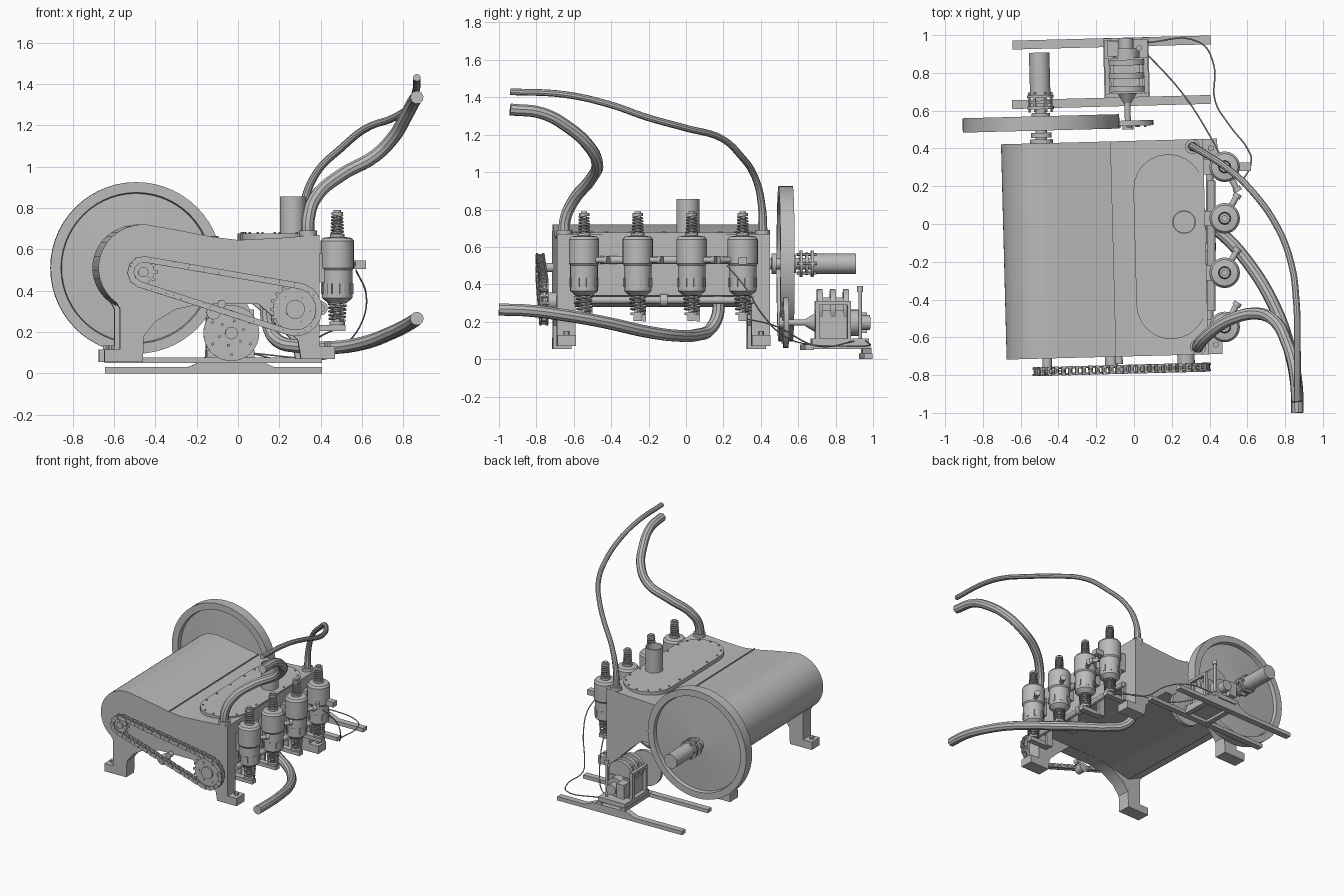
import bpy, bmesh
from math import sin, cos, pi, radians, atan2, acos, hypot
from mathutils import Vector, Matrix

cube = bpy.data.objects.get("Cube")
if cube:
    bpy.data.objects.remove(cube, do_unlink=True)

GREY = (.5, .5, .5, 1)
metal = bpy.data.materials.new("grey metal")
metal.use_nodes = True
metal.diffuse_color = GREY
metal.node_tree.nodes["Principled BSDF"].inputs["Base Color"].default_value = GREY

# The casing and drive line stand slightly turned about the vertical
PIVOT = Vector((0, -.7, 0))
TILT = Matrix.Translation(PIVOT) @ Matrix.Rotation(radians(1.5), 4, 'Z') @ Matrix.Translation(-PIVOT)


def finish(name, bm, tilt=True):
    bmesh.ops.recalc_face_normals(bm, faces=bm.faces)
    if tilt:
        bm.transform(TILT)
    for face in bm.faces:
        face.smooth = True
    for edge in bm.edges:
        edge.smooth = edge.calc_face_angle(0) < radians(32)
    mesh = bpy.data.meshes.new(name)
    bm.to_mesh(mesh)
    bm.free()
    mesh.materials.append(metal)
    obj = bpy.data.objects.new(name, mesh)
    bpy.context.collection.objects.link(obj)
    return obj


def add_box(bm, lo, hi, turn=Matrix()):
    lo, hi = Vector(lo), Vector(hi)
    mat = Matrix.Translation((lo + hi) / 2) @ turn @ Matrix.Diagonal((*(hi - lo), 1))
    bmesh.ops.create_cube(bm, size=1, matrix=mat)


def add_rod(bm, start, end, radius, sides=20, radius_end=None):
    start, end = Vector(start), Vector(end)
    axis = end - start
    mat = Matrix.Translation((start + end) / 2) @ axis.to_track_quat('Z', 'Y').to_matrix().to_4x4()
    bmesh.ops.create_cone(bm, cap_ends=True, segments=sides, radius1=radius, depth=axis.length,
                          radius2=radius if radius_end is None else radius_end, matrix=mat)


def box(name, lo, hi, tilt=True):
    bm = bmesh.new()
    add_box(bm, lo, hi)
    return finish(name, bm, tilt)


def rods(name, parts, tilt=True, sides=20):
    bm = bmesh.new()
    for part in parts:
        add_rod(bm, *part[:3], sides, *part[3:])
    return finish(name, bm, tilt)


def prism(name, profile, direction):
    # closed outline swept along a straight direction
    bm = bmesh.new()
    face = bm.faces.new([bm.verts.new(p) for p in profile])
    moved = bmesh.ops.extrude_face_region(bm, geom=[face], use_keep_orig=True)
    bmesh.ops.translate(bm, vec=direction, verts=[v for v in moved["geom"] if isinstance(v, bmesh.types.BMVert)])
    return finish(name, bm)


def lathe(name, profile, centre, axis, tilt=True, steps=40):
    # profile holds (radius, distance along axis)
    centre, axis = Vector(centre), Vector(axis)
    side = axis.orthogonal().normalized()
    bm = bmesh.new()
    verts = [bm.verts.new(centre + side * r + axis * h) for r, h in profile]
    edges = [bm.edges.new((a, b)) for a, b in zip(verts, verts[1:])]
    bmesh.ops.spin(bm, geom=verts + edges, cent=centre, axis=axis, angle=2 * pi, steps=steps)
    bmesh.ops.remove_doubles(bm, verts=bm.verts, dist=.0001)
    return finish(name, bm, tilt)


def tube(name, points, radius, taper=None, smooth_path=True, ring=3):
    curve = bpy.data.curves.new(name, 'CURVE')
    curve.dimensions = '3D'
    curve.bevel_depth, curve.bevel_resolution = radius, ring
    curve.use_fill_caps, curve.resolution_u = True, 6
    spline = curve.splines.new('BEZIER' if smooth_path else 'POLY')
    pts = spline.bezier_points if smooth_path else spline.points
    pts.add(len(points) - 1)
    for i, (pt, co) in enumerate(zip(pts, points)):
        pt.co = co if smooth_path else (*co, 1)
        if smooth_path:
            pt.handle_left_type = pt.handle_right_type = 'AUTO'
        if taper:
            pt.radius = taper[min(i, len(taper) - 1)]
    helper = bpy.data.objects.new(name + " path", curve)
    bpy.context.collection.objects.link(helper)
    bpy.context.view_layer.update()
    mesh = bpy.data.meshes.new_from_object(helper.evaluated_get(bpy.context.evaluated_depsgraph_get()))
    bpy.data.objects.remove(helper)
    bm = bmesh.new()
    bm.from_mesh(mesh)
    bpy.data.meshes.remove(mesh)
    return finish(name, bm, False)


# Casing: rounded drum end running into a flat-topped box, legs at both ends
drum = [(-.46 + .215 * cos(a), .51 + .21 * sin(a)) for a in (radians(d) for d in range(84, 236, 10))]
upper = [(.395, .34), (.395, .67), (.2, .655), (0, .645), (-.12, .66), (-.3, .695)] + drum
middle = upper + [(-.46, .28), (-.32, .31), (-.2, .335)]
legs = [(-.57, .31), (-.57, .115), (-.645, .115), (-.645, .055), (-.46, .055), (-.455, .18), (-.4, .25),
        (-.3, .31), (-.18, .335), (.1, .335), (.2, .25), (.29, .16), (.305, .07), (.47, .07), (.47, .13), (.395, .13)]
prism("casing", [(x, -.6, z) for x, z in middle], (0, .94, 0))
for label, y in (("front", -.7), ("back", .34)):
    prism(label + " end frame", [(x, y, z) for x, z in upper + legs], (0, .1, 0))
    rods(label + " foot bolts", [((x, y + .05, z), (x, y + .05, z + .02), .016) for x, z in ((-.61, .115), (.435, .13))], sides=6)
box("top seam", (-.1, -.7, .645), (-.094, .44, .665))


# Lid with bolts and filler neck
def stadium(cx, cy, r, half, z, n=12):
    return [(cx + r * cos(pi * i / n), cy + half * s + r * sin(pi * i / n) * s, z) if s > 0 else
            (cx - r * cos(pi * i / n), cy - half - r * sin(pi * i / n), z) for s in (1, -1) for i in range(n + 1)]


prism("lid", stadium(.205, -.125, .185, .305, .64), (0, 0, .036))
rods("lid bolts", [(p, (p[0], p[1], .683), .006) for p in stadium(.205, -.125, .165, .305, .67, 6)] +
     [((x, y, .67), (x, y, .683), .006) for x in (.04, .37) for y in (-.3, -.125, .05)], sides=6)
lathe("filler neck", [(.062, .65), (.062, .855), (.056, .855), (.056, .69), (0, .69)], (.265, .01, 0), (0, 0, 1), False)

# Flywheel and its shaft
AX, AZ = -.46, .51
lathe("flywheel", [(.05, -.02), (.36, -.005), (.365, -.038), (.415, -.038), (.415, .038), (.365, .038),
                   (.36, .01), (.05, .03), (.05, -.02)], (AX, .545, AZ), (0, 1, 0), steps=56)
rods("main shaft", [((AX, a, AZ), (AX, b, AZ), r) for a, b, r in (
    (.43, .72, .03), (.44, .46, .06), (.47, .495, .055), (.57, .6, .05), (.62, .635, .07),
    (.65, .665, .06), (.68, .695, .07), (.695, .92, .054))], sides=28)
rods("coupling bolts", [((AX + .058 * cos(a), .605, AZ + .058 * sin(a)), (AX + .058 * cos(a), .71, AZ + .058 * sin(a)), .008)
                        for a in (i * pi / 3 for i in range(6))], sides=6)

# Drive motor on rails
MZ = .195
rods("pulley", [((0, .52, MZ), (0, .548, MZ), .135), ((0, .5, MZ), (0, .52, MZ), .03),
                ((0, .54, MZ), (0, .7, MZ), .016), ((0, .64, MZ), (0, .69, MZ), .02, .05)], sides=36)
rods("pulley bolts", [((r * cos(a), .512, MZ + r * sin(a)), (r * cos(a), .522, MZ + r * sin(a)), .007)
                      for r in (.06, .105) for a in (i * pi / 3 + r * 5 for i in range(6))], sides=8)
box("motor body", (-.085, .69, .1), (.085, .88, .26))
box("motor base", (-.115, .67, .075), (.115, .975, .11))
bm = bmesh.new()
add_box(bm, (-.07, .72, .25), (.07, .86, .33))
for y in (.7, .77, .84):
    add_rod(bm, (0, y, .275), (0, y + .03, .275), .1)
for x in (-.115, .09):
    for y in (.69, .86):
        add_box(bm, (x, y, .1), (x + .025, y + .02, .3))
    add_box(bm, (x, .69, .29), (x + .025, .88, .31))
finish("motor coils and cage", bm)
rods("rear bearing", [((0, .87, MZ), (0, .93, MZ), .07), ((0, .93, MZ), (0, .985, MZ), .04),
                      ((.07, .93, .11), (.07, .93, .37), .01), ((.07, .93, .36), (.07, .93, .39), .016)])
box("terminal box", (-.1, .89, .14), (-.04, .97, .25))
rail = [(-.6, 0), (.45, 0), (.45, .03), (.22, .03), (.15, .06), (-.13, .06), (-.2, .03), (-.6, .03)]
prism("rear rail", [(x, .94, z) for x, z in rail], (0, .047, 0))
box("front rail", (-.61, .625, .05), (.44, .672, .078))
for x in (-.12, .08):
    box("rail cross bar", (x, .63, .055), (x + .04, .985, .08))

# Chain drive on the front face
A, B, RA, RB, CY = Vector((-.46, .49)), Vector((.275, .31)), .062, .115, -.768
span = B - A
theta, phi = atan2(span.y, span.x), acos((RA - RB) / span.length)


def arc(c, r, a0, a1, n=24):
    return [c + Vector((cos(a0 + (a1 - a0) * i / n), sin(a0 + (a1 - a0) * i / n))) * r for i in range(n + 1)]


loop = arc(A, RA, theta + phi, theta + 2 * pi - phi) + arc(B, RB, theta - phi, theta + phi)
loop.append(loop[0])
LINKS = 56
total = sum((b - a).length for a, b in zip(loop, loop[1:]))
stops, run, pins = [total * i / LINKS for i in range(LINKS)], 0, []
for a, b in zip(loop, loop[1:]):
    step = (b - a).length
    while stops and stops[0] < run + step:
        pins.append(a.lerp(b, (stops.pop(0) - run) / step))
    run += step
bm = bmesh.new()
for i, p in enumerate(pins):
    q = pins[(i + 1) % len(pins)]
    mid, half = (p + q) / 2, (q - p).length / 2 + .009
    turn = Matrix.Rotation(-atan2(q.y - p.y, q.x - p.x), 4, 'Y')
    add_rod(bm, (p.x, CY - .024, p.y), (p.x, CY + .024, p.y), .011, 8)
    for side in (-1, 1):
        y = CY + side * (.014 + .005 * (i % 2))
        add_box(bm, (mid.x - half, y - .003, mid.y - .015), (mid.x + half, y + .003, mid.y + .015), turn)
finish("drive chain", bm)
for label, c, r, teeth in (("small", A, RA, 10), ("large", B, RB, 18)):
    bm = bmesh.new()
    add_rod(bm, (c.x, CY - .007, c.y), (c.x, CY + .007, c.y), r - .008, 36)
    add_rod(bm, (c.x, CY - .02, c.y), (c.x, -.69, c.y), r * .4)
    for i in range(teeth):
        a = 2 * pi * i / teeth
        tip = c + Vector((cos(a), sin(a))) * (r - .004)
        add_box(bm, (tip.x - .012, CY - .006, tip.y - .007), (tip.x + .012, CY + .006, tip.y + .007), Matrix.Rotation(-a, 4, 'Y'))
        if i % 3 == 0:
            hole = c + Vector((cos(a), sin(a))) * r * .65
            add_rod(bm, (hole.x, CY - .012, hole.y), (hole.x, CY, hole.y), r * .09, 8)
    finish(label + " sprocket", bm)
rods("chain idler", [((-.12, -.76, .295), (-.12, -.7, .295), .034), ((-.08, -.74, .335), (-.08, -.7, .335), .02)])

# Four spring-loaded pumps along one side
shell = [(0, .335), (.045, .34), (.074, .365), (.074, .5), (.081, .51), (.081, .64), (.07, .655), (.035, .66), (.035, .675), (0, .675)]
PX = .48
for n, y in enumerate((-.545, -.258, .03, .303)):
    lathe("pump body", shell, (PX, y, 0), (0, 0, 1), False, 24)
    for label, low, high, r0, r1, turns in (("upper", .67, .765, .028, .024, 6), ("lower", .255, .345, .036, .042, 5)):
        coil = [(PX + (r0 + (r1 - r0) * t) * cos(2 * pi * turns * t), y + (r0 + (r1 - r0) * t) * sin(2 * pi * turns * t),
                 low + (high - low) * t) for t in (i / (turns * 12) for i in range(turns * 12 + 1))]
        tube(label + " pump spring", coil, .006, None, False, 1)
    rods("pump spindle", [((PX, y, .21), (PX, y, .79), .017), ((PX, y, .765), (PX, y, .78), .028), ((PX, y, .235), (PX, y, .25), .038)], False)
    slots = bmesh.new()
    for i in range(8):
        a = i * pi / 4 + .3
        c = Vector((PX + .075 * cos(a), y + .075 * sin(a), .41))
        add_box(slots, c - Vector((.003, .011, .025)), c + Vector((.003, .011, .025)), Matrix.Rotation(a, 4, 'Z'))
    finish("pump port plates", slots, False)
    box("pump mount", (.35, y - .04, .44), (.425, y + .04, .58), False)
    box("rocker arm", (.34, y - .022, .205), (.52, y + .022, .235), False)
    box("rocker bracket", (.34, y + .025, .2), (.39, y + .045, .34), False)
    end = Vector((PX + .06, y + (.11 if n < 3 else -.11), .53))
    rods("pump nozzle", [((PX, y, .53), end, .016), (end, end + Vector((.012, .02 if n < 3 else -.02, 0)), .022)], False, 12)
box("inlet block", (.55, .28, .505), (.62, .325, .545), False)
rods("manifold pipe", [((.41, -.46, .53), (.41, .23, .53), .022)], False)
rods("rocker shaft", [((.4, -.6, .315), (.4, .36, .315), .02), ((.4, -.14, .315), (.4, -.1, .315), .034)], False)

# Hoses
tube("outlet hose", [(.34, -.65, .64), (.34, -.645, .75), (.375, -.6, .85), (.5, -.51, .96), (.66, -.475, 1.05),
                     (.75, -.52, 1.14), (.81, -.63, 1.24), (.85, -.77, 1.315), (.865, -.94, 1.335)], .032)
tube("return hose", [(.31, .41, .65), (.32, .405, .82), (.38, .37, .97), (.5, .29, 1.09), (.61, .19, 1.18), (.75, 0, 1.235),
                     (.83, -.2, 1.29), (.86, -.42, 1.365), (.865, -.65, 1.415), (.865, -.94, 1.43)], .018, (1.5, 1.15, 1))
tube("suction hose", [(.14, .17, .36), (.145, .17, .24), (.19, .13, .16), (.3, .06, .13), (.45, -.04, .125), (.6, -.2, .145),
                      (.75, -.45, .2), (.82, -.65, .235), (.86, -.85, .26), (.865, -1, .265)], .033)
rods("hose collars", [((.34, -.65, .64), (.34, -.65, .69), .042), ((.31, .41, .64), (.31, .41, .69), .04)], False)

# Cables from the motor to the last pump
tube("long cable", [(.05, .96, .1), (.35, .96, .07), (.42, .85, .07), (.43, .65, .08), (.5, .53, .12),
                    (.6, .4, .25), (.62, .32, .38), (.57, .22, .5)], .004, ring=1)
tube("short cable", [(.05, .92, .1), (.25, .7, .07), (.4, .47, .18), (.49, .3, .22)], .004, ring=1)
